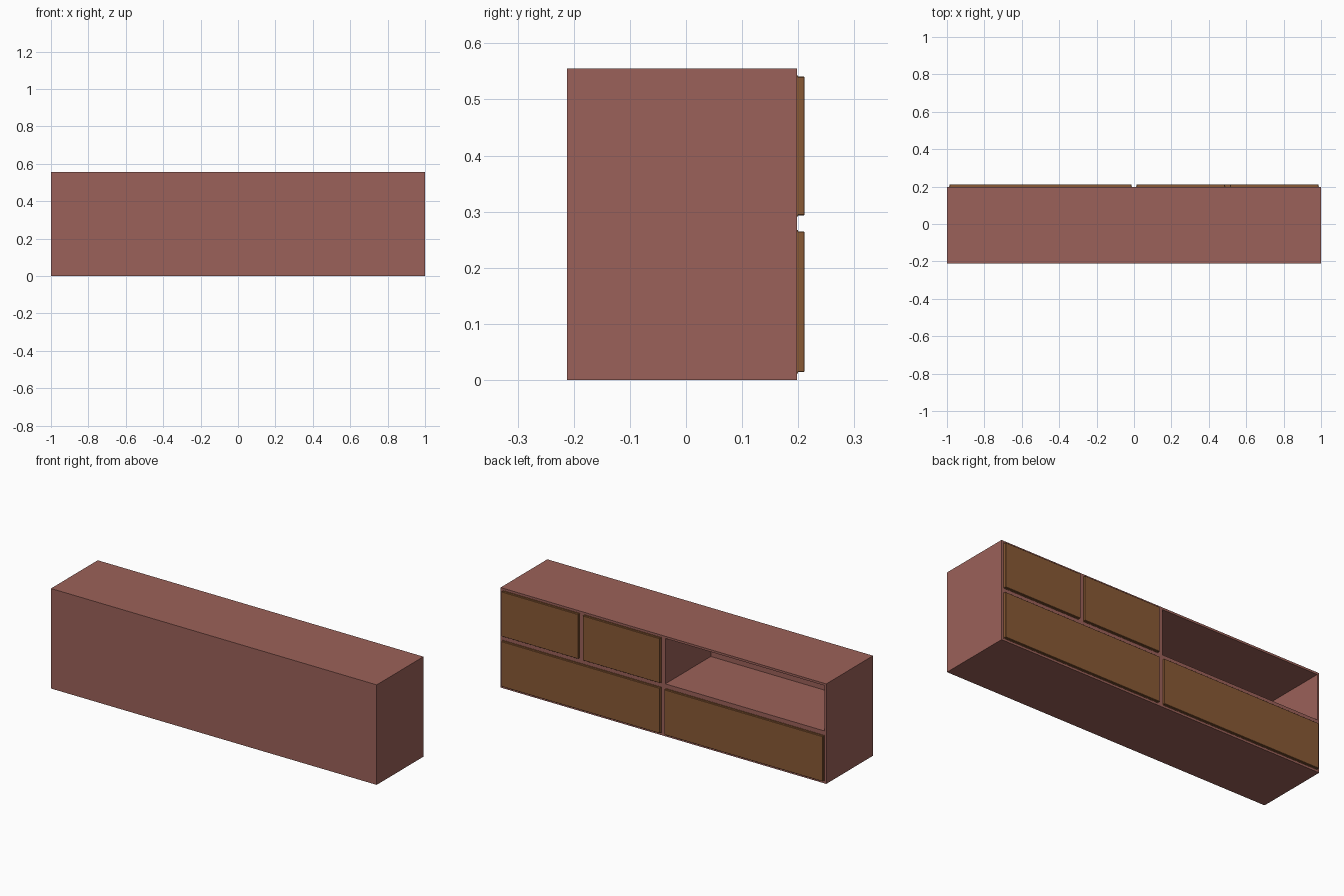
import bpy, bmesh
from mathutils import Vector

if "Cube" in bpy.data.objects:
    bpy.data.objects.remove(bpy.data.objects["Cube"])


def material(name, rgb):
    m = bpy.data.materials.new(name)
    m.diffuse_color = (*rgb, 1)
    m.use_nodes = True
    m.node_tree.nodes["Principled BSDF"].inputs["Base Color"].default_value = m.diffuse_color
    return m


CASE = material("painted_case", (0.33, 0.12, 0.10))
WOOD = material("drawer_wood", (0.25, 0.10, 0.035))


def box(name, x, y, z, mat, bevel=0.0):
    lo, hi = Vector((x[0], y[0], z[0])), Vector((x[1], y[1], z[1]))
    bm = bmesh.new()
    bmesh.ops.create_cube(bm, size=1)
    bmesh.ops.scale(bm, vec=hi - lo, verts=bm.verts)
    bmesh.ops.translate(bm, vec=(lo + hi) / 2, verts=bm.verts)
    if bevel:
        bmesh.ops.bevel(bm, geom=bm.edges[:], offset=bevel, segments=1, affect='EDGES')
    me = bpy.data.meshes.new(name)
    bm.to_mesh(me)
    bm.free()
    me.materials.append(mat)
    ob = bpy.data.objects.new(name, me)
    bpy.context.collection.objects.link(ob)
    return ob


H, T, D = 0.555, 0.012, 0.012          # height, outer thickness, half divider
Y0, Y1, Y2 = -0.212, 0.198, 0.211      # closed face, open face, drawer face
MID = 0.279                            # shelf centre height
IN = (Y0 + T, Y1)

# Outer case
box("top_panel", (-1, 1), (Y0, Y1), (H - T, H), CASE)
box("bottom_panel", (-1, 1), (Y0, Y1), (0, T), CASE)
for s, side in ((-1, "left"), (1, "right")):
    box(side + "_side", sorted((s, s * (1 - T))), (Y0, Y1), (T, H - T), CASE)
box("rear_panel", (-1 + T, 1 - T), (Y0, Y0 + T), (T, H - T), CASE)

# Shelf and dividers
box("middle_shelf", (-1 + T, 1 - T), IN, (MID - D, MID + D), CASE)
box("lower_divider", (-D, D), IN, (T, MID - D), CASE)
box("upper_divider", (-D, D), IN, (MID + D, H - T), CASE)
box("small_drawer_divider", (0.5 - D, 0.5 + D), IN, (MID + D, H - T), CASE)

# Drawers: a plate filling the opening and a raised, slightly smaller front
LOW, UP = (T, MID - D), (MID + D, H - T)
DRAWERS = {
    "lower_left_drawer": ((-1 + T, -D), LOW),
    "lower_right_drawer": ((D, 1 - T), LOW),
    "upper_inner_drawer": ((D, 0.5 - D), UP),
    "upper_outer_drawer": ((0.5 + D, 1 - T), UP),
}
G = 0.0025
for name, (x, z) in DRAWERS.items():
    box(name + "_plate", x, (Y1 - 0.02, Y1 + 0.002), z, WOOD)
    box(name + "_front", (x[0] + G, x[1] - G), (Y1, Y2), (z[0] + G, z[1] - G), WOOD, 0.001)
